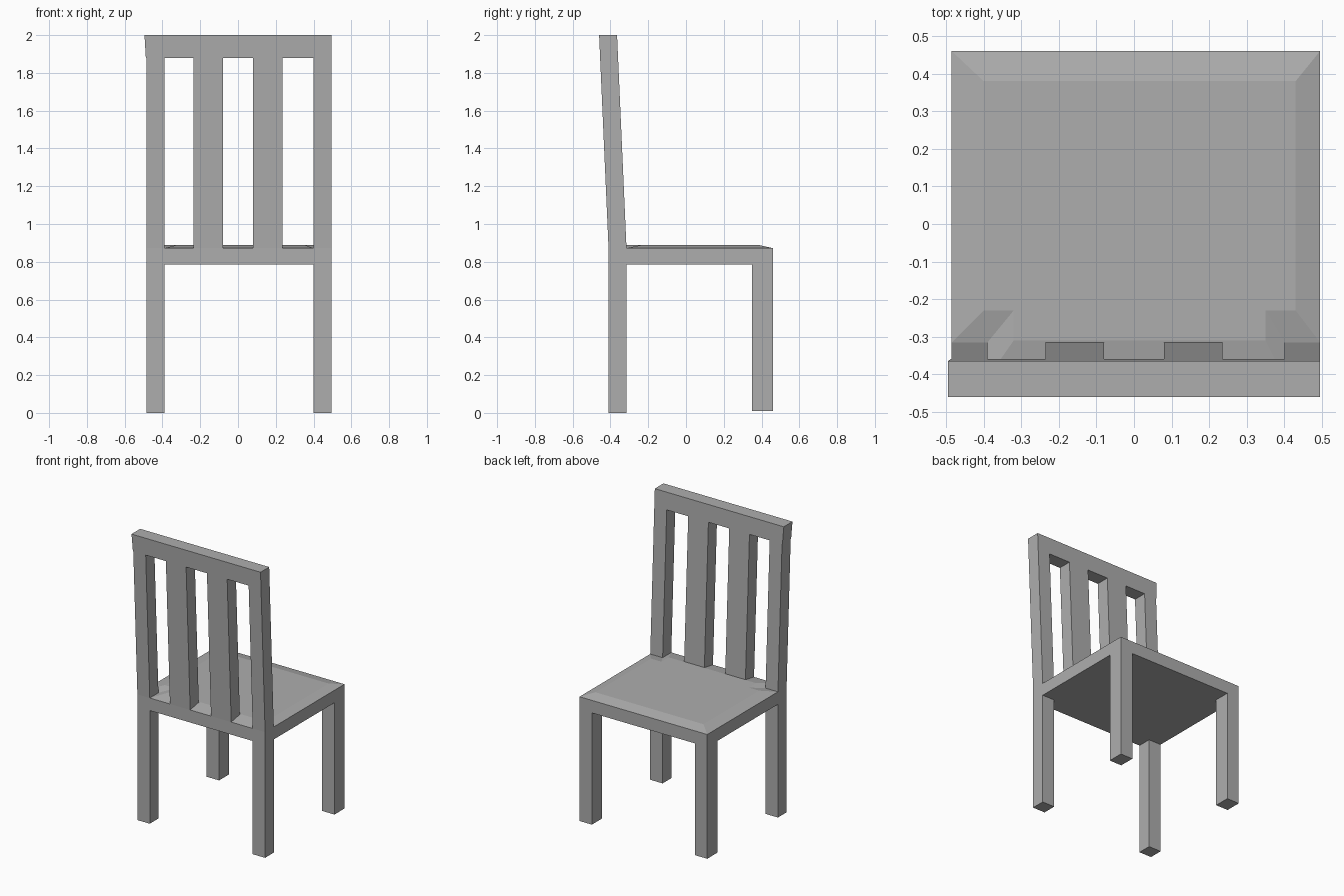
import bpy
import bmesh

cube = bpy.data.objects.get("Cube")
if cube:
    bpy.data.objects.remove(cube, do_unlink=True)

grey = bpy.data.materials.new("plain grey")
grey.use_nodes = True
colour = (0.42, 0.42, 0.42, 1)
grey.diffuse_color = colour
grey.node_tree.nodes["Principled BSDF"].inputs["Base Color"].default_value = colour

SEAT_LOW, SEAT_RIM, SEAT_TOP = 0.785, 0.872, 0.89
RAIL_LOW, TOP = 1.88, 2.0
BACK, BACK_FRONT, FRONT = -0.41, -0.315, 0.46


def loft(name, rings):
    """Skin a stack of (outline, z) rings and cap both ends."""
    bm = bmesh.new()
    loops = [[bm.verts.new((x, y, z)) for x, y in outline] for outline, z in rings]
    for low, high in zip(loops, loops[1:]):
        for i in range(len(low)):
            j = (i + 1) % len(low)
            bm.faces.new((low[i], low[j], high[j], high[i]))
    bm.faces.new(loops[0][::-1])
    bm.faces.new(loops[-1])
    bmesh.ops.recalc_face_normals(bm, faces=bm.faces)
    mesh = bpy.data.meshes.new(name)
    bm.to_mesh(mesh)
    bm.free()
    mesh.materials.append(grey)
    obj = bpy.data.objects.new(name, mesh)
    bpy.context.collection.objects.link(obj)
    return obj


def rect(x0, x1, y0, y1):
    return [(x0, y0), (x1, y0), (x1, y1), (x0, y1)]


def leaning(x0, x1, z):
    """Cross-section of the backrest, which leans back above the seat."""
    lean = 0.05 * max(0, z - SEAT_RIM) / (TOP - SEAT_RIM)
    return rect(x0, x1, BACK - lean, BACK_FRONT - lean), z


def notched(x0, x1, y0, y1, nx0, nx1, ny):
    """Rectangle with its two rear corners cut out around the posts."""
    return [(nx0, y0), (nx1, y0), (nx1, ny), (x1, ny),
            (x1, y1), (x0, y1), (x0, ny), (nx0, ny)]


# Seat with a slightly raised, chamfered top
rim = notched(-0.485, 0.495, BACK, FRONT, -0.39, 0.40, BACK_FRONT)
crown = notched(-0.40, 0.43, -0.31, 0.38, -0.32, 0.35, -0.23)
loft("seat", [(rim, SEAT_LOW), (rim, SEAT_RIM), (crown, SEAT_TOP)])

# Legs, with the rear ones continuing up as backrest posts
for side, x0, x1 in (("right", -0.485, -0.39), ("left", 0.40, 0.495)):
    loft(side + "_rear_post", [leaning(x0, x1, z) for z in (0, SEAT_RIM, RAIL_LOW)])
    leg = rect(x0, x1, 0.35, FRONT)
    loft(side + "_front_leg", [(leg, 0.01), (leg, SEAT_LOW)])

# Two wide backrest slats
for side, x0, x1 in (("right", -0.235, -0.08), ("left", 0.08, 0.235)):
    loft(side + "_slat", [leaning(x0, x1, z) for z in (SEAT_RIM, RAIL_LOW)])

# Top rail
loft("top_rail", [leaning(-0.488, 0.495, RAIL_LOW), leaning(-0.495, 0.495, TOP)])
